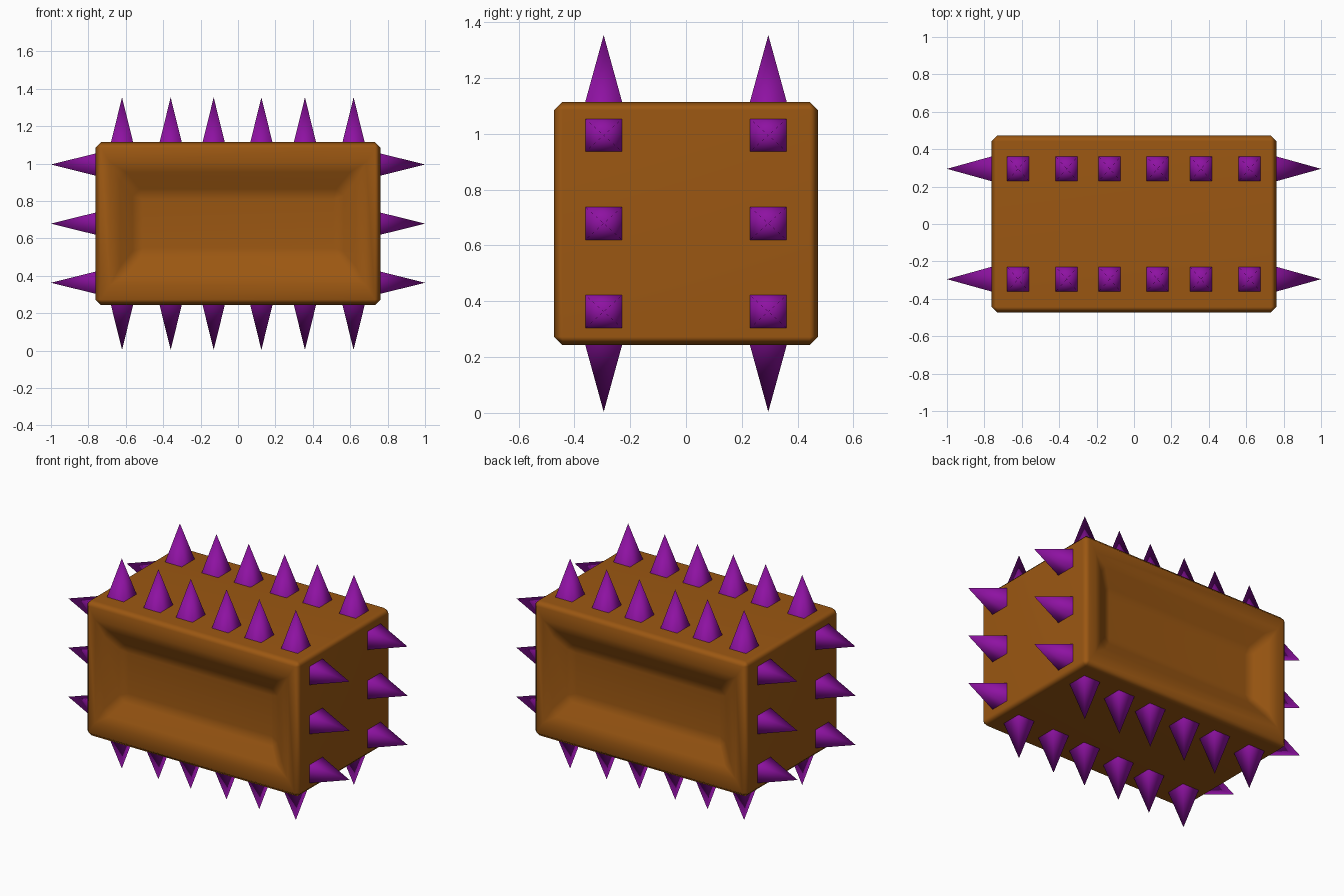
import bpy, bmesh, math
from mathutils import Vector

if "Cube" in bpy.data.objects:
    bpy.data.objects.remove(bpy.data.objects["Cube"])

CZ = 0.679                       # height of the block centre


def material(name, rgb):
    m = bpy.data.materials.new(name)
    m.diffuse_color = (*rgb, 1)
    m.use_nodes = True
    m.node_tree.nodes["Principled BSDF"].inputs["Base Color"].default_value = m.diffuse_color
    return m


brown = material("brown", (0.33, 0.096, 0.006))
purple = material("purple", (0.27, 0.006, 0.36))


def finish(bm, name, mat):
    me = bpy.data.meshes.new(name)
    bm.to_mesh(me)
    bm.free()
    me.materials.append(mat)
    for p in me.polygons:
        p.use_smooth = True
    ob = bpy.data.objects.new(name, me)
    bpy.context.collection.objects.link(ob)
    return ob


def place(face, hx, hz, y):
    """Move a front or back face's corners to a rectangle at depth y."""
    for v in face.verts:
        v.co = Vector((math.copysign(hx, v.co.x), y, math.copysign(hz, v.co.z)))


# Block with a sloped recess in the front and the back
bm = bmesh.new()
bmesh.ops.create_cube(bm, size=2)
bmesh.ops.scale(bm, vec=(0.762, 0.473, 0.436), verts=bm.verts)
bm.normal_update()
for f in [f for f in bm.faces if abs(f.normal.y) > 0.9]:
    s = math.copysign(1, f.normal.y)
    bmesh.ops.inset_individual(bm, faces=[f], thickness=0.05)
    place(f, 0.655, 0.30, s * 0.473)
    bmesh.ops.inset_individual(bm, faces=[f], thickness=0.05)
    place(f, 0.54, 0.16, s * 0.385)
bm.normal_update()
sharp = [e for e in bm.edges if e.calc_face_angle(0) > 0.1]
bmesh.ops.bevel(bm, geom=sharp, offset=0.03, segments=1, affect='EDGES', clamp_overlap=True)
bmesh.ops.recalc_face_normals(bm, faces=bm.faces)
block = finish(bm, "block", brown)
block.location.z = CZ
wn = block.modifiers.new("soft_edges", 'WEIGHTED_NORMAL')
wn.keep_sharp = True


def spike(bm, base, tip, u, v):
    """Four-sided spike; its open base sits just inside the block."""
    ring = [bm.verts.new(base + a * u + b * v) for a, b in ((1, 1), (-1, 1), (-1, -1), (1, -1))]
    top = bm.verts.new(tip)
    for i in range(4):
        bm.faces.new((ring[i], ring[(i + 1) % 4], top))


def spikes(name, points):
    bm = bmesh.new()
    for args in points:
        spike(bm, *args)
    bmesh.ops.recalc_face_normals(bm, faces=bm.faces)
    # make every face point away from its spike's axis
    for f in bm.faces:
        tip = max(f.verts, key=lambda w: len(w.link_faces))
        n = round_axis(tip.co)
        if f.normal.dot(n) < 0:
            f.normal_flip()
    ob = finish(bm, name, purple)
    ob.location.z = CZ


def round_axis(co):
    """Outward axis of a spike from its tip position."""
    if abs(co.x) > 0.9:
        return Vector((co.x, 0, 0))
    return Vector((0, 0, co.z))


X, Y, Z = Vector((0.06, 0, 0)), Vector((0, 0.067, 0)), Vector((0, 0, 0.06))
rows_x = (-0.62, -0.36, -0.13, 0.125, 0.358, 0.618)

# Two rows of six on the top and bottom, two columns of three on each end
for s, upright, side in ((1, "top_spikes", "right_spikes"), (-1, "bottom_spikes", "left_spikes")):
    spikes(upright, [(Vector((x, y, s * 0.432)), Vector((x, y, s * 0.675)), X, Y)
                     for x in rows_x for y in (-0.295, 0.295)])
    spikes(side, [(Vector((s * 0.758, y, z)), Vector((s, y, z)), Y, Z)
                  for z in (-0.316, 0, 0.316) for y in (-0.295, 0.295)])
